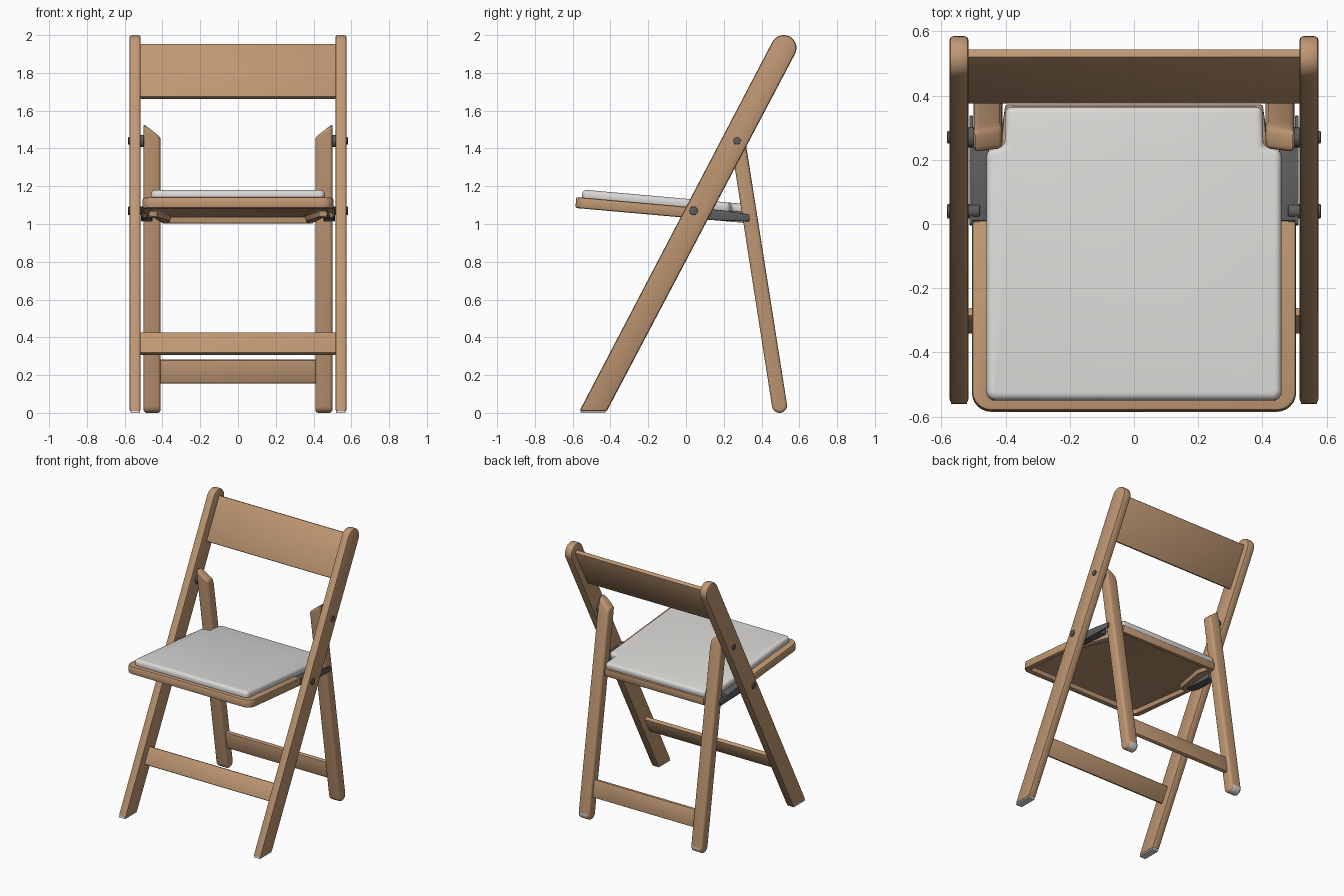
import bpy, bmesh, math
from mathutils import Vector, Matrix

cube = bpy.data.objects.get("Cube")
if cube:
    bpy.data.objects.remove(cube, do_unlink=True)


def material(name, rgb, rough=0.6):
    m = bpy.data.materials.new(name)
    m.use_nodes = True
    m.diffuse_color = (*rgb, 1)
    bsdf = m.node_tree.nodes["Principled BSDF"]
    bsdf.inputs["Base Color"].default_value = (*rgb, 1)
    bsdf.inputs["Roughness"].default_value = rough
    return m


WOOD = material("wood", (0.52, 0.31, 0.17))
PADDING = material("light_grey_padding", (0.70, 0.69, 0.67))
STEEL = material("dark_steel", (0.11, 0.11, 0.11))


def finish(name, bm, mats, bevel=0.0, segments=2):
    """Round the sharp edges and turn the bmesh into a shaded object."""
    bmesh.ops.recalc_face_normals(bm, faces=bm.faces)
    if bevel:
        sharp = [e for e in bm.edges if e.calc_face_angle(0) > 0.6]
        bmesh.ops.bevel(bm, geom=sharp, offset=bevel, segments=segments,
                        profile=0.5, affect='EDGES', clamp_overlap=True)
    mesh = bpy.data.meshes.new(name)
    bm.to_mesh(mesh)
    bm.free()
    for m in mats:
        mesh.materials.append(m)
    ob = bpy.data.objects.new(name, mesh)
    bpy.context.collection.objects.link(ob)
    bpy.ops.object.select_all(action='DESELECT')
    ob.select_set(True)
    bpy.context.view_layer.objects.active = ob
    bpy.ops.object.shade_smooth_by_angle(angle=math.radians(35))
    return ob


def extrude(points, offset):
    """Solid from a closed outline, pushed along an offset."""
    bm = bmesh.new()
    face = bm.faces.new([bm.verts.new(p) for p in points])
    ext = bmesh.ops.extrude_face_region(bm, geom=[face])
    verts = [g for g in ext["geom"] if isinstance(g, bmesh.types.BMVert)]
    bmesh.ops.translate(bm, verts=verts, vec=offset)
    return bm


def side_prism(outline, x0, x1):
    return extrude([(x0, y, z) for y, z in outline], (x1 - x0, 0, 0))


def plan_prism(outline, z0, z1):
    return extrude([(x, y, z0) for x, y in outline], (0, 0, z1 - z0))


def arc(cy, cz, r, start, end, n=14):
    return [(cy + r * math.cos(start + (end - start) * i / n),
             cz + r * math.sin(start + (end - start) * i / n)) for i in range(n + 1)]


def cross_slat(name, half_width, centre, slope, length, thick):
    """Board between the legs, leaning with them."""
    along = Vector((slope, 1)).normalized() * length / 2
    across = Vector((along.y, -along.x)).normalized() * thick / 2
    c = Vector(centre)
    outline = [c - along - across, c - along + across, c + along + across, c + along - across]
    finish(name, side_prism(outline, -half_width, half_width), [WOOD], 0.007)


def rod(name, y, z, radius, x0, x1):
    outline = arc(y, z, radius, 0, 2 * math.pi, 16)[:-1]
    finish(name, side_prism(outline, x0, x1), [STEEL], 0.004)


LEAN, REAR_LEAN = 0.527, -0.157
TILT = Matrix.Translation((0, 0, 1.0915)) @ Matrix.Rotation(-0.088, 4, 'X')

for side, label in ((1, "left"), (-1, "right")):
    # Long front leg, which also carries the backrest
    a = math.atan2(1, LEAN)
    outline = [(-0.565, 0.008), (-0.42, 0.008)]
    outline += arc(0.517, 1.932, 0.068, a - math.pi / 2, a + math.pi / 2)
    finish(label + "_front_leg", side_prism(outline, side * 0.515, side * 0.575), [WOOD], 0.013)
    pad = [(-0.56, 0), (-0.43, 0), (-0.422, 0.01), (-0.556, 0.01)]
    finish(label + "_front_foot_pad", side_prism(pad, side * 0.52, side * 0.57), [PADDING])

    # Short rear leg with a rounded foot and a slanted head
    a = math.atan2(1, REAR_LEAN)
    outline = arc(0.495, 0.04, 0.04, a - 1.5 * math.pi, a - math.pi / 2)
    outline += [(0.317, 1.42), (0.29, 1.53), (0.222, 1.53)]
    bm = side_prism(outline, side * 0.41, side * 0.50)
    for v in bm.verts:
        if v.co.z > 1.5 and abs(v.co.x) < 0.45:
            v.co += Vector((0, 0.011, -0.07))
    bm.normal_update()
    bmesh.ops.recalc_face_normals(bm, faces=bm.faces)
    for f in bm.faces:
        c = f.calc_center_median()
        if c.z < 0.06 and c.y > 0.485:
            f.material_index = 1
    finish(label + "_rear_leg", bm, [WOOD, PADDING], 0.016, 3)

    # Pivot bolts
    rod(label + "_upper_bolt", 0.27, 1.44, 0.02, side * 0.48, side * 0.582)
    rod(label + "_seat_bolt", 0.04, 1.07, 0.023, side * 0.48, side * 0.582)
    rod(label + "_upper_spacer", 0.27, 1.44, 0.032, side * 0.498, side * 0.517)

    # Steel hinge bracket: block beside the cushion and a plate past the rear leg
    block = [(0.01, -0.056), (0.25, -0.056), (0.25, -0.004), (0.01, -0.004)]
    ob = finish(label + "_hinge_block", side_prism(block, side * 0.452, side * 0.504), [STEEL], 0.004)
    ob.matrix_world = TILT
    plate = [(0.0, -0.05), (0.08, -0.062), (0.34, -0.048), (0.34, -0.012), (0.2, -0.002), (0.0, -0.002)]
    ob = finish(label + "_hinge_plate", side_prism(plate, side * 0.501, side * 0.513), [STEEL], 0.003)
    ob.matrix_world = TILT

# Boards between the legs
cross_slat("backrest", 0.52, (0.459, 1.8075), LEAN, 0.317, 0.03)
cross_slat("front_stretcher", 0.52, (-0.302, 0.367), LEAN, 0.125, 0.03)
cross_slat("rear_stretcher", 0.42, (0.467, 0.22), REAR_LEAN, 0.126, 0.03)


def seat_outline(width, front, rear, step, neck, neck_y, radius):
    """Plan outline with round front corners and a narrower rear."""
    right = arc(width - radius, front + radius, radius, -math.pi / 2, 0, 6)
    right += [(width, step), (neck, neck_y), (neck, rear)]
    return right + [(-x, y) for x, y in reversed(right)]


# Seat frame with a recessed underside
bm = plan_prism(seat_outline(0.505, -0.583, 0.375, 0.01, 0.455, 0.01, 0.06), -0.058, 0)
for v in bm.verts:
    if v.co.y > 0.3:
        v.co.x *= 0.402 / 0.455
bmesh.ops.bisect_plane(bm, geom=bm.verts[:] + bm.edges[:] + bm.faces[:],
                       plane_co=(0, 0.25, 0), plane_no=(0, 1, 0))
for v in bm.verts:
    if v.co.y > 0.2:
        v.co.x = math.copysign(0.402, v.co.x)
bmesh.ops.dissolve_limit(bm, angle_limit=0.01, verts=bm.verts[:], edges=bm.edges[:])
bmesh.ops.recalc_face_normals(bm, faces=bm.faces)
bm.normal_update()
under = min(bm.faces, key=lambda f: f.normal.z * f.calc_area())
bmesh.ops.inset_region(bm, faces=[under], thickness=0.045)
cut = bmesh.ops.extrude_face_region(bm, geom=[under])
bmesh.ops.translate(bm, vec=(0, 0, 0.035),
                    verts=[g for g in cut["geom"] if isinstance(g, bmesh.types.BMVert)])
bmesh.ops.delete(bm, geom=[under], context='FACES_ONLY') if under.is_valid else None
finish("seat_frame", bm, [WOOD], 0.01).matrix_world = TILT

# Padded cushion
bm = plan_prism(seat_outline(0.46, -0.553, 0.365, 0.23, 0.402, 0.24, 0.03), -0.015, 0.042)
finish("seat_cushion", bm, [PADDING], 0.022, 4).matrix_world = TILT
